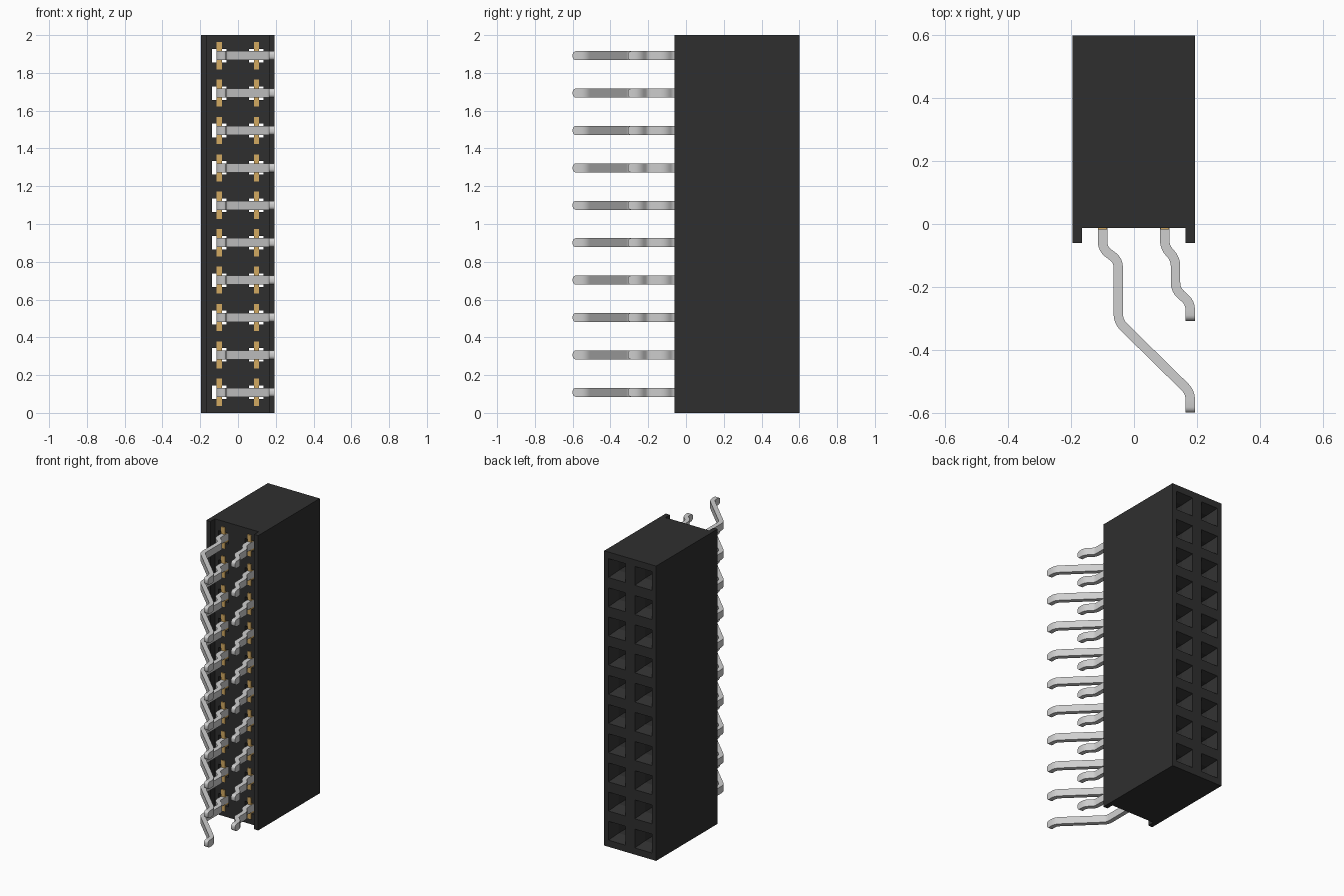
import bpy, bmesh, math
from mathutils import Vector

cube = bpy.data.objects.get("Cube")
if cube:
    bpy.data.objects.remove(cube, do_unlink=True)

ROWS, PITCH, FIRST = 10, 0.198, 0.109
COLUMNS = (-0.1, 0.0975)


def material(name, color, metallic=0.0):
    m = bpy.data.materials.new(name)
    m.use_nodes = True
    m.diffuse_color = (*color, 1)
    m.node_tree.nodes["Principled BSDF"].inputs["Base Color"].default_value = (*color, 1)
    return m


black = material("black plastic", (0.028, 0.028, 0.028))
silver = material("tinned metal", (0.62, 0.62, 0.62))
gold = material("gold contact", (0.65, 0.4, 0.12))


def finish(name, bm, mat):
    bmesh.ops.recalc_face_normals(bm, faces=bm.faces)
    mesh = bpy.data.meshes.new(name)
    bm.to_mesh(mesh)
    bm.free()
    mesh.materials.append(mat)
    obj = bpy.data.objects.new(name, mesh)
    bpy.context.collection.objects.link(obj)
    return obj


def loft(bm, rings):
    """Skin a list of four-cornered sections and cap both ends."""
    loops = [[bm.verts.new(p) for p in ring] for ring in rings]
    for a, b in zip(loops, loops[1:]):
        for i in range(4):
            j = (i + 1) % 4
            bm.faces.new((a[i], a[j], b[j], b[i]))
    bm.faces.new(loops[0])
    bm.faces.new(loops[-1])


def square(x, y, z, hx, hz):
    return [(x - hx, y, z - hz), (x + hx, y, z - hz),
            (x + hx, y, z + hz), (x - hx, y, z + hz)]


def activate(obj):
    bpy.ops.object.select_all(action='DESELECT')
    obj.select_set(True)
    bpy.context.view_layer.objects.active = obj


# Housing: a U-shaped plan with two side rails, extruded upward
left, right, rail, front, recess, back = -0.196, 0.194, 0.031, -0.06, -0.012, 0.6
plan = [(left, front), (left + rail, front), (left + rail, recess),
        (right - rail, recess), (right - rail, front), (right, front),
        (right, back), (left, back)]
bm = bmesh.new()
base = bm.faces.new([bm.verts.new((x, y, 0)) for x, y in plan])
top = bmesh.ops.extrude_face_region(bm, geom=[base])["geom"]
bmesh.ops.translate(bm, vec=(0, 0, 2), verts=[v for v in top if isinstance(v, bmesh.types.BMVert)])
housing = finish("housing", bm, black)

# Sockets: through holes that flare out at the back
bm = bmesh.new()
for row in range(ROWS):
    z = FIRST + row * PITCH
    for x in COLUMNS:
        loft(bm, [square(x, -0.1, z, 0.038, 0.036), square(x, 0.53, z, 0.038, 0.036),
                  square(x, 0.61, z, 0.068, 0.068)])
cutter = finish("socket_cutter", bm, black)
cutter.hide_render = True
cut = housing.modifiers.new("sockets", 'BOOLEAN')
cut.operation, cut.solver, cut.object = 'DIFFERENCE', 'EXACT', cutter
activate(housing)
bpy.ops.object.modifier_apply(modifier=cut.name)
bpy.data.objects.remove(cutter, do_unlink=True)


def rounded(points, reach=0.024, steps=4):
    """Replace the corners of a path with short curves."""
    pts = [Vector(p) for p in points]
    out = [pts[0]]
    for a, b, c in zip(pts, pts[1:], pts[2:]):
        p, q = b + (a - b).normalized() * reach, b + (c - b).normalized() * reach
        for i in range(steps + 1):
            t = i / steps
            out.append(p * (1 - t) ** 2 + b * 2 * t * (1 - t) + q * t * t)
    return out + [pts[-1]]


def pin(name, points, z):
    hw, hz, r = 0.015, 0.024, 0.018
    path = rounded(points)
    end = path.pop()
    sections = [(p, hz) for p in path]
    for i in range(5):  # rounded tip
        a = i / 4 * math.pi / 2
        sections.append((end + Vector((0, r * (1 - math.sin(a)))), hz - r * (1 - math.cos(a))))
    rings = []
    for i, (p, h) in enumerate(sections):
        before, after = sections[max(i - 1, 0)][0], sections[min(i + 1, len(sections) - 1)][0]
        d = (after - before).normalized()
        n = Vector((-d.y, d.x)) * hw
        rings.append([(*(p + n), z - h), (*(p - n), z - h), (*(p - n), z + h), (*(p + n), z + h)])
    bm = bmesh.new()
    loft(bm, rings)
    obj = finish(name, bm, silver)
    activate(obj)
    bpy.ops.object.shade_smooth_by_angle(angle=math.radians(30))


# Bent solder pins and the contact blades they grow from
long_path = [(-0.1, 0.06), (-0.1, -0.08), (-0.05, -0.115), (-0.05, -0.31),
             (0.179, -0.535), (0.179, -0.6)]
short_path = [(0.0975, 0.06), (0.0975, -0.075), (0.132, -0.11), (0.132, -0.21),
              (0.179, -0.25), (0.179, -0.308)]
for row in range(ROWS):
    z = FIRST + row * PITCH
    pin(f"long_pin_{row + 1}", long_path, z)
    pin(f"short_pin_{row + 1}", short_path, z)
    for side, x in zip(("right", "left"), COLUMNS):
        bm = bmesh.new()
        loft(bm, [square(x, -0.018, z, 0.014, 0.072), square(x, 0.1, z, 0.014, 0.072)])
        finish(f"{side}_contact_{row + 1}", bm, gold)
